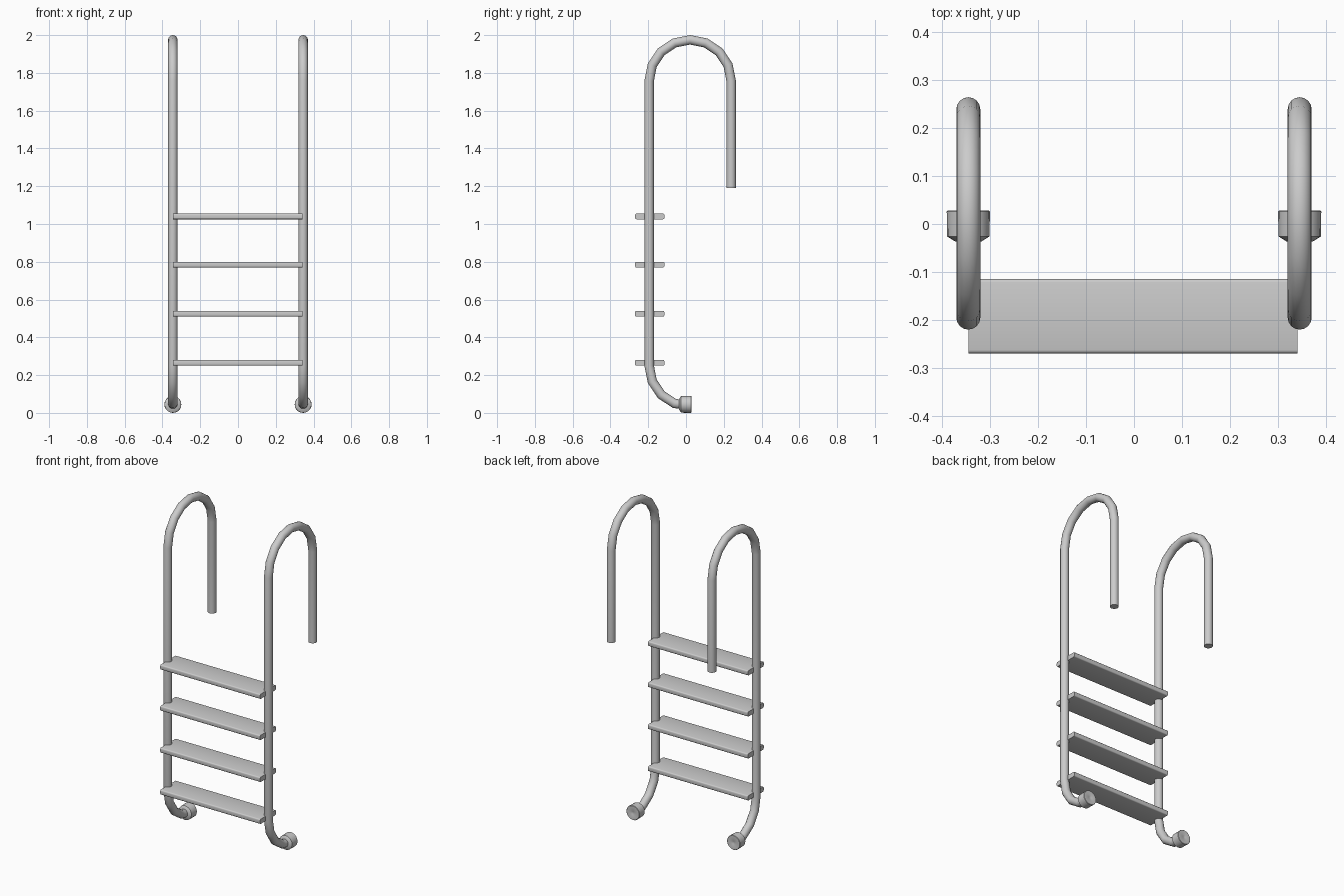
import bpy, bmesh, math

if "Cube" in bpy.data.objects:
    bpy.data.objects.remove(bpy.data.objects["Cube"])

RAIL_X, R = 0.345, 0.025


def finish(obj, angle=40):
    bpy.ops.object.select_all(action='DESELECT')
    bpy.context.view_layer.objects.active = obj
    obj.select_set(True)
    bpy.ops.object.shade_smooth_by_angle(angle=math.radians(angle))


def mesh_object(name, bm):
    bmesh.ops.recalc_face_normals(bm, faces=bm.faces[:])
    me = bpy.data.meshes.new(name)
    bm.to_mesh(me)
    bm.free()
    obj = bpy.data.objects.new(name, me)
    bpy.context.collection.objects.link(obj)
    return obj


def arc(cy, cz, r, degrees):
    return [(cy + r * math.cos(math.radians(d)), cz + r * math.sin(math.radians(d)))
            for d in degrees]


def make_rail(name, x):
    # bent tube: foot curve, straight rail, handle arch, rear drop
    path = [(-0.015, 0.045)]
    path += arc(0.022, 0.25, 0.217, [247.5, 225, 202.5, 180])
    path += arc(0.022, 1.758, 0.217, [180 - 22.5 * i for i in range(9)])
    path += [(0.239, 1.19)]
    cu = bpy.data.curves.new(name, 'CURVE')
    cu.dimensions = '3D'
    cu.bevel_depth = R
    cu.bevel_resolution = 6
    cu.use_fill_caps = True
    sp = cu.splines.new('POLY')
    sp.points.add(len(path) - 1)
    for p, (y, z) in zip(sp.points, path):
        p.co = (x, y, z, 1)
    obj = bpy.data.objects.new(name, cu)
    bpy.context.collection.objects.link(obj)
    bpy.ops.object.select_all(action='DESELECT')
    bpy.context.view_layer.objects.active = obj
    obj.select_set(True)
    bpy.ops.object.convert(target='MESH')
    finish(bpy.context.view_layer.objects.active)


def make_foot(name, x):
    # turned rubber cap around the y axis, slightly dished at the back
    profile = [(0.0, -0.036), (0.028, -0.036), (0.044, -0.026),
               (0.045, 0.026), (0.043, 0.028), (0.008, 0.028), (0.0, 0.024)]
    n = 20
    bm = bmesh.new()
    rings = []
    for r, y in profile:
        k = n if r > 0 else 1
        rings.append([bm.verts.new((x + r * math.cos(2 * math.pi * i / n), y,
                                    0.045 + r * math.sin(2 * math.pi * i / n)))
                      for i in range(k)])
    for a, b in zip(rings, rings[1:]):
        for i in range(n):
            j = (i + 1) % n
            quad = [a[i % len(a)], a[j % len(a)], b[j % len(b)], b[i % len(b)]]
            bm.faces.new(list(dict.fromkeys(quad)))
    finish(mesh_object(name, bm))


def make_tread(name, z):
    # flat step with rounded long edges
    bm = bmesh.new()
    bmesh.ops.create_cube(bm, size=1)
    for v in bm.verts:
        v.co = (v.co.x * 0.685 - 0.002, v.co.y * 0.155 - 0.192, v.co.z * 0.03 + z)
    edges = [e for e in bm.edges
             if abs(e.verts[0].co.x - e.verts[1].co.x) > 0.1]
    bmesh.ops.bevel(bm, geom=edges, offset=0.007, segments=3, profile=0.5,
                    affect='EDGES')
    finish(mesh_object(name, bm))


for side, x in (("left", -RAIL_X), ("right", RAIL_X)):
    make_rail(side + "_rail", x)
    make_foot(side + "_foot", x)

for i, z in enumerate((0.265, 0.525, 0.785, 1.04)):
    make_tread("tread_%d" % (i + 1), z)
